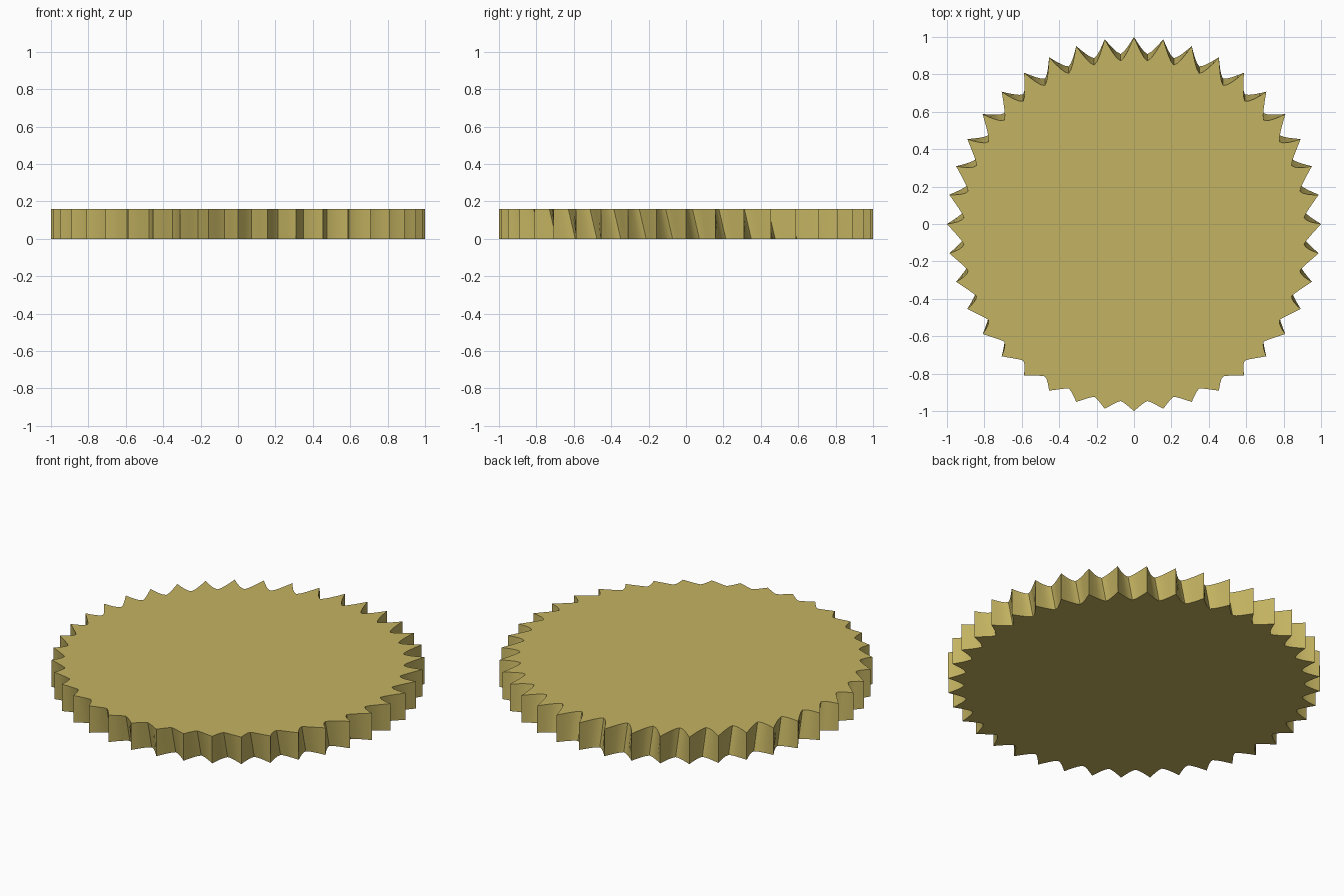
import bpy, bmesh, math

if "Cube" in bpy.data.objects:
    bpy.data.objects.remove(bpy.data.objects["Cube"])

TEETH = 40      # pointed teeth around the rim
STEPS = 8       # segments per scooped valley
HEIGHT = 0.16
VALLEY = 0.912  # radius at the bottom of a valley
SKEW = 0.037    # the valleys lean towards the front at the top face


def outline(bm, z, skew):
    """Ring of vertices: sharp tips at radius 1, rounded valleys between."""
    ring = []
    for i in range(TEETH * STEPS):
        a = 2 * math.pi * i / (TEETH * STEPS)
        u = abs(2 * (i % STEPS) / STEPS - 1)       # 1 at tip, 0 in valley
        r = VALLEY + (1 - VALLEY) * u ** 1.45
        ring.append(bm.verts.new((r * math.cos(a),
                                  r * math.sin(a) - skew * (1 - u ** 1.7), z)))
    return ring


# toothed disc: two outlines joined by walls, closed by flat caps
bm = bmesh.new()
low = outline(bm, 0, 0)
high = outline(bm, HEIGHT, SKEW)
n = len(low)
bm.faces.new(low[::-1])
bm.faces.new(high)
for i in range(n):
    j = (i + 1) % n
    bm.faces.new((low[i], low[j], high[j], high[i]))

mesh = bpy.data.meshes.new("toothed_disc")
bm.to_mesh(mesh)
bm.free()
disc = bpy.data.objects.new("toothed_disc", mesh)
bpy.context.collection.objects.link(disc)

# single brass colour
brass = bpy.data.materials.new("brass_yellow")
brass.diffuse_color = (0.55, 0.45, 0.12, 1)
brass.use_nodes = True
brass.node_tree.nodes["Principled BSDF"].inputs["Base Color"].default_value = brass.diffuse_color
mesh.materials.append(brass)

# smooth valleys, crisp tips and rims
bpy.context.view_layer.objects.active = disc
disc.select_set(True)
bpy.ops.object.shade_smooth_by_angle(angle=math.radians(35))
